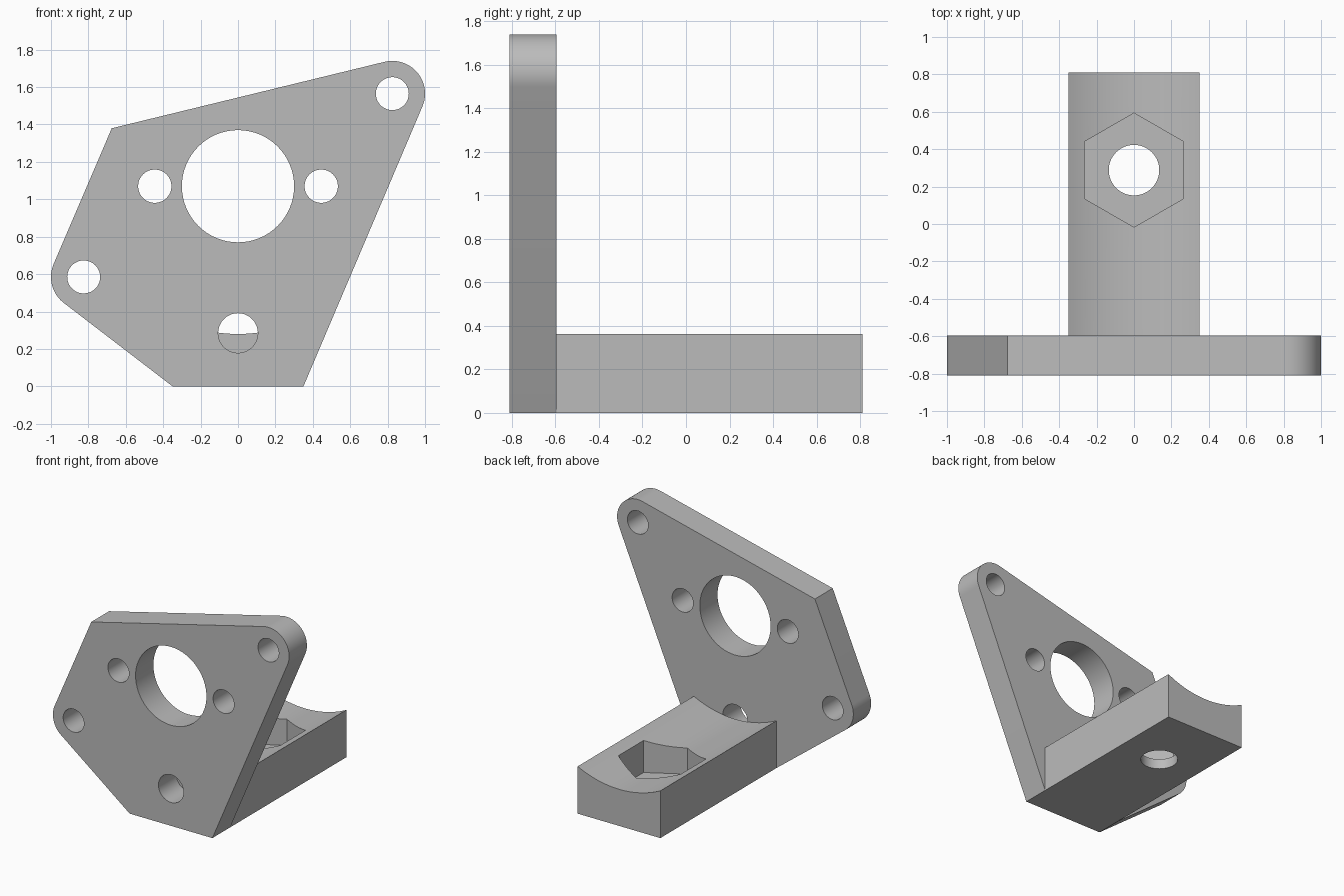
import bpy, bmesh, math
from mathutils import Vector, Matrix

cube = bpy.data.objects.get("Cube")
if cube:
    bpy.data.objects.remove(cube, do_unlink=True)

GREY = (0.5, 0.5, 0.5, 1)
mat = bpy.data.materials.new("plain grey")
mat.use_nodes = True
mat.diffuse_color = GREY
mat.node_tree.nodes["Principled BSDF"].inputs["Base Color"].default_value = GREY

FRONT, JOINT, BACK = -0.81, -0.595, 0.81
HALF_WIDTH, AXIS_Z, CRADLE_R = 0.35, 1.07, 0.79


def prism(name, outline, start, end, axis="Y"):
    """Extrude a closed outline: (x, z) along Y or (x, y) along Z."""
    def place(p, d):
        return (p[0], d, p[1]) if axis == "Y" else (p[0], p[1], d)
    bm = bmesh.new()
    face = bm.faces.new([bm.verts.new(place(p, start)) for p in outline])
    out = bmesh.ops.extrude_face_region(bm, geom=[face])
    moved = [v for v in out["geom"] if isinstance(v, bmesh.types.BMVert)]
    bmesh.ops.translate(bm, verts=moved, vec=Vector(place((0, 0), end - start)))
    bmesh.ops.recalc_face_normals(bm, faces=bm.faces)
    mesh = bpy.data.meshes.new(name)
    bm.to_mesh(mesh)
    bm.free()
    mesh.materials.append(mat)
    obj = bpy.data.objects.new(name, mesh)
    bpy.context.collection.objects.link(obj)
    return obj


def arc(centre, r, a0, a1, n):
    return [(centre[0] + r * math.cos(a0 + (a1 - a0) * i / n),
             centre[1] + r * math.sin(a0 + (a1 - a0) * i / n)) for i in range(n + 1)]


def circle(centre, r, n=64, turn=0.0):
    return arc(centre, r, turn, turn + math.tau, n)[:-1]


def boolean(obj, other, operation):
    mod = obj.modifiers.new(operation.lower(), "BOOLEAN")
    mod.operation, mod.solver, mod.object = operation, "EXACT", other
    bpy.context.view_layer.objects.active = obj
    bpy.ops.object.modifier_apply(modifier=mod.name)
    bpy.data.objects.remove(other, do_unlink=True)


def rounded_lug(before, centre, r, after):
    """Counter-clockwise arc tangent to the lines from and to two corners."""
    def angle(p, side):
        dx, dy = p[0] - centre[0], p[1] - centre[1]
        return math.atan2(dy, dx) + side * math.acos(r / math.hypot(dx, dy))
    a0, a1 = angle(before, 1), angle(after, -1)
    return arc(centre, r, a0, a0 + (a1 - a0) % math.tau, 24)


# Upright mounting plate with two rounded lugs
foot_r, foot_l, shoulder = (-HALF_WIDTH, 0), (HALF_WIDTH, 0), (-0.675, 1.38)
lug_l, lug_r, LUG = (0.825, 1.565), (-0.825, 0.585), 0.175
outline = [foot_r, foot_l, *rounded_lug(foot_l, lug_l, LUG, shoulder),
           shoulder, *rounded_lug(shoulder, lug_r, LUG, foot_r)]
plate = prism("mounting_bracket", outline, FRONT, JOINT)

# Holes through the plate
for centre, r in ((lug_l, 0.088), (lug_r, 0.088), ((-0.445, AXIS_Z), 0.089),
                  ((0.445, AXIS_Z), 0.089), ((0, AXIS_Z), 0.3), ((0, 0.285), 0.106)):
    boolean(plate, prism("hole_cutter", circle(centre, r), -1, -0.4), "DIFFERENCE")

# Cradle block with a concave top
half = math.asin(HALF_WIDTH / CRADLE_R)
top = arc((0, AXIS_Z), CRADLE_R, -math.pi / 2 + half, -math.pi / 2 - half, 32)
cradle = prism("cradle", [foot_r, foot_l, *top], JOINT, BACK)

# Hexagonal nut pocket and bolt hole
bolt = (0, 0.288)
boolean(cradle, prism("pocket_cutter", circle(bolt, 0.305, 6, math.pi / 6), 0.08, 1, "Z"), "DIFFERENCE")
boolean(cradle, prism("bolt_cutter", circle(bolt, 0.135), -0.2, 1, "Z"), "DIFFERENCE")

# Smooth curved walls, keep sharp edges
for obj in (plate, cradle):
    bpy.ops.object.select_all(action="DESELECT")
    obj.select_set(True)
    bpy.context.view_layer.objects.active = obj
    bpy.ops.object.shade_smooth_by_angle(angle=math.radians(20))
plate.name = "mounting_plate"
